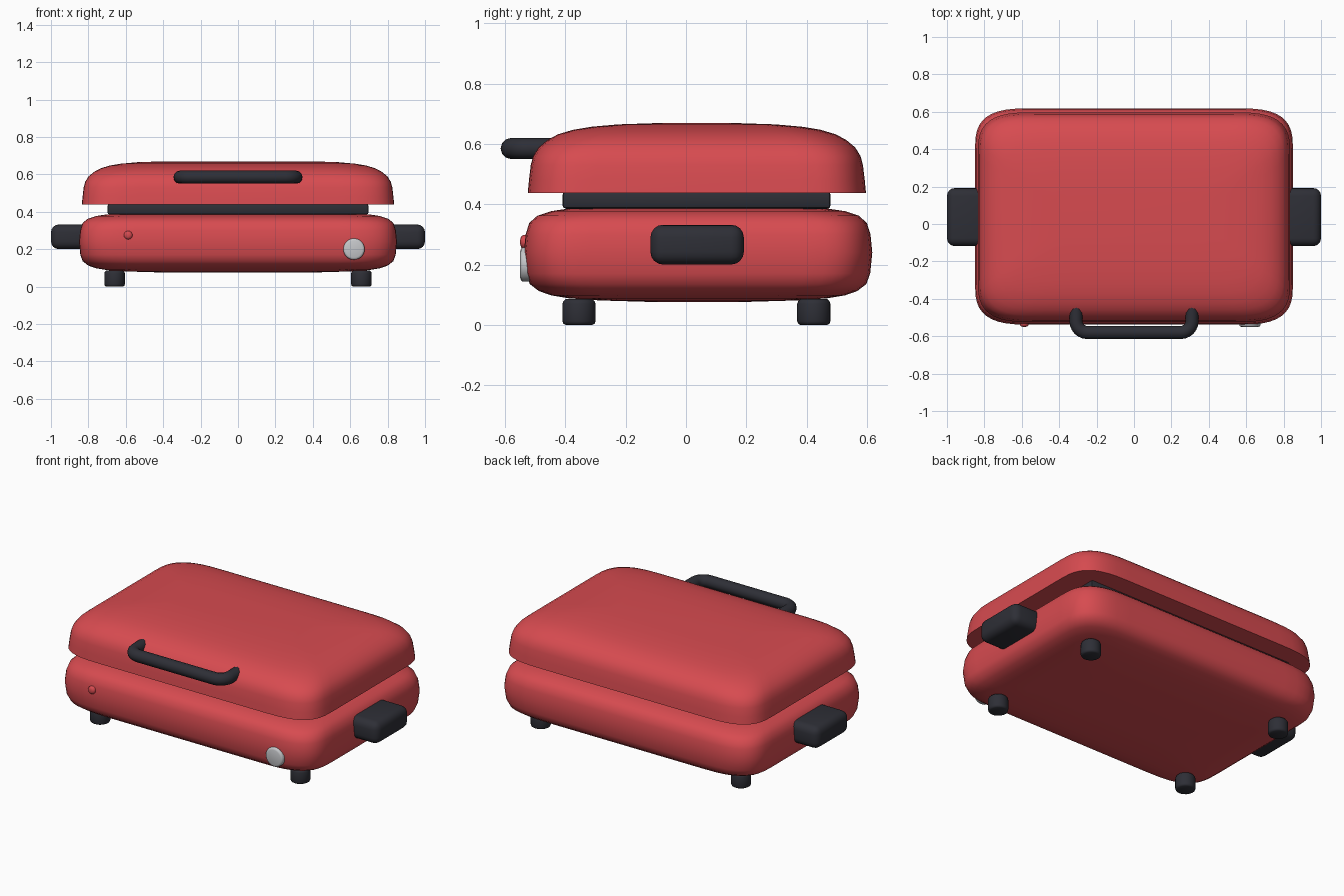
import bpy, bmesh, math
from mathutils import Matrix, Vector

if "Cube" in bpy.data.objects:
    bpy.data.objects.remove(bpy.data.objects["Cube"])


def material(name, rgb):
    m = bpy.data.materials.new(name)
    m.diffuse_color = (*rgb, 1)
    m.use_nodes = True
    m.node_tree.nodes["Principled BSDF"].inputs["Base Color"].default_value = m.diffuse_color
    return m


RED = material("red_enamel", (0.68, 0.07, 0.08))
DARK = material("dark_plastic", (0.027, 0.028, 0.037))
SILVER = material("silver", (0.56, 0.57, 0.59))


def finish(name, bm, mat, angle=40):
    bmesh.ops.recalc_face_normals(bm, faces=bm.faces)
    me = bpy.data.meshes.new(name)
    bm.to_mesh(me)
    bm.free()
    me.materials.append(mat)
    ob = bpy.data.objects.new(name, me)
    bpy.context.collection.objects.link(ob)
    bpy.ops.object.select_all(action='DESELECT')
    ob.select_set(True)
    bpy.context.view_layer.objects.active = ob
    bpy.ops.object.shade_smooth_by_angle(angle=math.radians(angle))
    return ob


def outline(hx, hy, n=10):
    """Soft-cornered rectangle, anticlockwise."""
    rx, ry = min(0.30, hx * 0.45), min(0.22, hy * 0.45)
    corner = []
    for i in range(n + 1):
        a = math.pi / 2 * i / n
        c, s = max(math.cos(a), 0), max(math.sin(a), 0)
        corner.append((hx - rx + rx * c ** (2 / 3), hy - ry + ry * s ** (2 / 3)))
    back = corner[::-1]
    return (corner + [(-x, y) for x, y in back]
            + [(-x, -y) for x, y in corner] + [(x, -y) for x, y in back])


def shell(name, hx, hy, cy, profile, mat):
    """Loft soft rectangles through (inset, height) pairs, capped at both ends."""
    bm = bmesh.new()
    rings = [[bm.verts.new((x, y + cy, z)) for x, y in outline(hx - d, hy - d)]
             for d, z in profile]
    n = len(rings[0])
    for a, b in zip(rings, rings[1:]):
        for i in range(n):
            j = (i + 1) % n
            bm.faces.new((a[i], a[j], b[j], b[i]))
    bm.faces.new(rings[0])
    bm.faces.new(rings[-1])
    return finish(name, bm, mat)


def rounded_box(name, lo, hi, bevel, mat, segs=4):
    lo, hi = Vector(lo), Vector(hi)
    bm = bmesh.new()
    bmesh.ops.create_cube(bm, size=1, matrix=Matrix.Translation((lo + hi) / 2)
                          @ Matrix.Diagonal((*(hi - lo), 1)))
    bmesh.ops.bevel(bm, geom=bm.edges[:], offset=bevel, segments=segs,
                    profile=0.5, affect='EDGES')
    return finish(name, bm, mat)


def turned(name, profile, matrix, mat, n=24):
    """Solid of revolution about local z from (radius, height) pairs."""
    bm = bmesh.new()
    rings = [[bm.verts.new(matrix @ Vector((r * math.cos(2 * math.pi * i / n),
                                            r * math.sin(2 * math.pi * i / n), h)))
              for i in range(n)] for r, h in profile]
    for a, b in zip(rings, rings[1:]):
        for i in range(n):
            j = (i + 1) % n
            bm.faces.new((a[i], a[j], b[j], b[i]))
    bm.faces.new(rings[0])
    bm.faces.new(rings[-1])
    return finish(name, bm, mat)


# Lower body: pillow-shaped box
shell("base_body", 0.85, 0.578, 0.04,
      [(0.42, 0.076), (0.25, 0.081), (0.15, 0.088), (0.09, 0.098), (0.05, 0.112),
       (0.02, 0.135), (0.007, 0.17), (0.0, 0.24), (0.006, 0.30), (0.018, 0.338),
       (0.045, 0.362), (0.09, 0.377), (0.15, 0.386), (0.25, 0.392), (0.42, 0.395)], RED)

# Domed lid with a flat underside
shell("lid", 0.835, 0.561, 0.036,
      [(0.0, 0.438), (0.004, 0.48), (0.010, 0.53), (0.018, 0.56), (0.036, 0.589),
       (0.065, 0.613), (0.10, 0.632), (0.15, 0.647), (0.21, 0.657), (0.30, 0.665),
       (0.42, 0.669)], RED)

# Dark plate in the gap between lid and body
rounded_box("heating_plate", (-0.698, -0.41, 0.385), (0.698, 0.48, 0.442), 0.012, DARK, 2)

# Side grips
for side, s in (("left", -1), ("right", 1)):
    x0, x1 = sorted((s * 0.79, s * 1.0))
    rounded_box(side + "_grip", (x0, -0.118, 0.2), (x1, 0.192, 0.332), 0.042, DARK)

# Feet
for i, (x, y) in enumerate([(x, y) for x in (-0.66, 0.66) for y in (-0.355, 0.424)]):
    turned("foot_%d" % (i + 1),
           [(0.045, 0), (0.052, 0.004), (0.055, 0.012), (0.055, 0.07),
            (0.052, 0.078), (0.045, 0.085)], Matrix.Translation((x, y, 0)), DARK)

# Front control knob and indicator lamp, turned to face -y
forward = Matrix.Rotation(math.pi / 2, 4, 'X')
turned("control_knob",
       [(0.057, -0.04), (0.057, 0.006), (0.053, 0.012), (0.045, 0.015)],
       Matrix.Translation((0.62, -0.535, 0.2)) @ forward, SILVER, 32)
turned("indicator_lamp",
       [(0.023, -0.03), (0.023, 0.006), (0.018, 0.013), (0.008, 0.016)],
       Matrix.Translation((-0.587, -0.534, 0.275)) @ forward, RED, 16)

# Lid handle: round bar with bent ends running into the lid
bend = 0.06
half = [(0.31, -0.44)]
for i in range(7):
    a = math.pi / 2 * i / 6
    half.append((0.25 + bend * math.cos(a), -0.52 - bend * math.sin(a)))
path = half + [(-x, y) for x, y in reversed(half)]
cu = bpy.data.curves.new("lid_handle", 'CURVE')
cu.dimensions = '3D'
cu.bevel_depth = 0.035
cu.bevel_resolution = 4
cu.use_fill_caps = True
sp = cu.splines.new('POLY')
sp.points.add(len(path) - 1)
for p, (x, y) in zip(sp.points, path):
    p.co = (x, y, 0.585, 1)
cu.materials.append(DARK)
handle = bpy.data.objects.new("lid_handle", cu)
bpy.context.collection.objects.link(handle)
bpy.ops.object.select_all(action='DESELECT')
handle.select_set(True)
bpy.context.view_layer.objects.active = handle
bpy.ops.object.convert(target='MESH')
bpy.ops.object.shade_smooth_by_angle(angle=math.radians(40))
